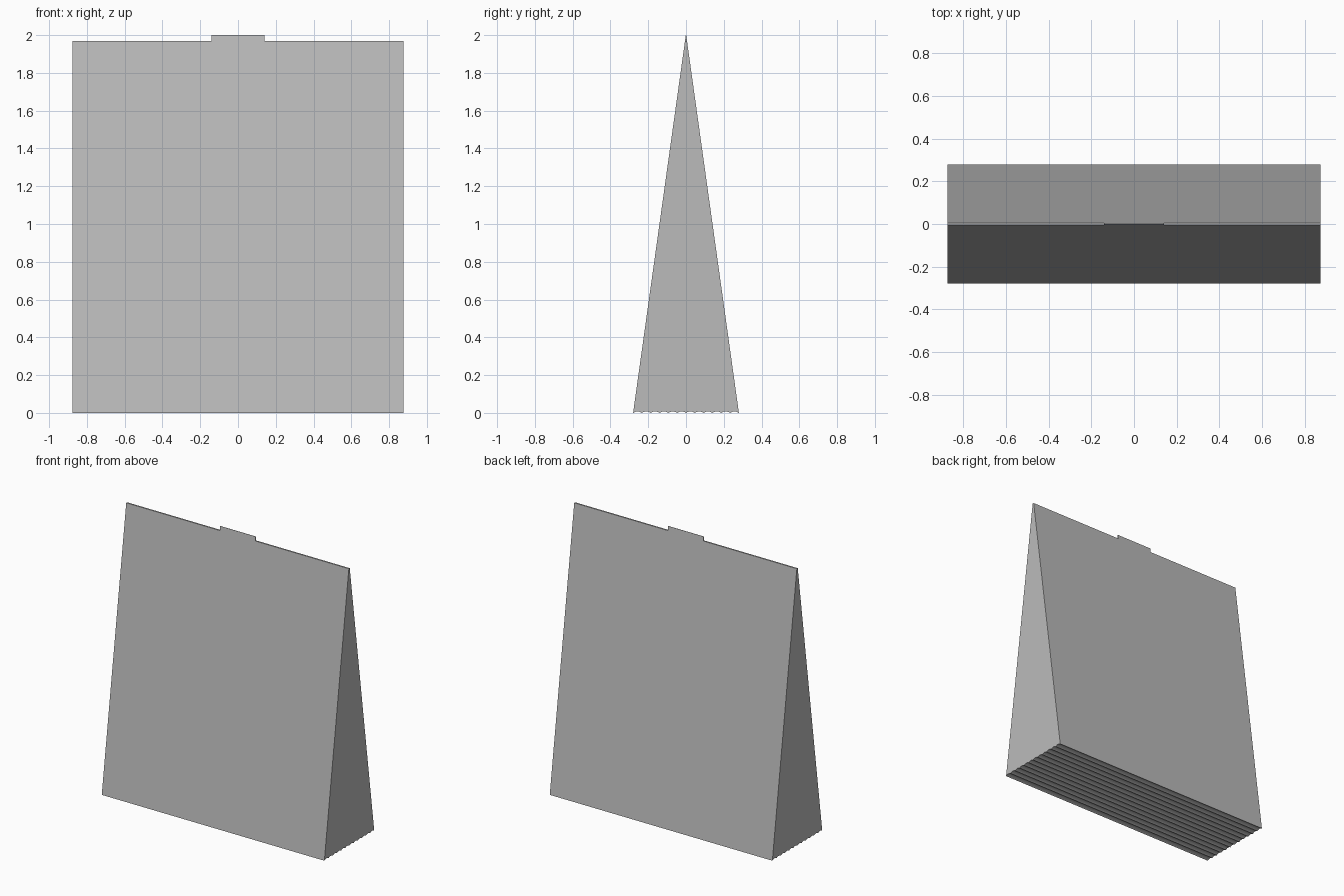
import bpy, bmesh, math

cube = bpy.data.objects.get("Cube")
if cube:
    bpy.data.objects.remove(cube)

HALF_W, HALF_D, HEIGHT = 0.875, 0.28, 2.0
SHOULDER, TAB = 1.97, 0.14
TIP = 0.001
GROOVES, STEPS, DEPTH = 12, 6, 0.008

grey = bpy.data.materials.new("plain grey")
grey.use_nodes = True
colour = (0.5, 0.5, 0.5, 1)
grey.diffuse_color = colour
grey.node_tree.nodes["Principled BSDF"].inputs["Base Color"].default_value = colour


def half_depth(z):
    return HALF_D + (TIP - HALF_D) * z / HEIGHT


def extrude_profile(name, profile, half_width):
    """Sweep a closed (y, z) profile along x."""
    bm = bmesh.new()
    face = bm.faces.new([bm.verts.new((-half_width, y, z)) for y, z in profile])
    swept = bmesh.ops.extrude_face_region(bm, geom=[face])["geom"]
    verts = [v for v in swept if isinstance(v, bmesh.types.BMVert)]
    bmesh.ops.translate(bm, verts=verts, vec=(2 * half_width, 0, 0))
    bmesh.ops.recalc_face_normals(bm, faces=bm.faces)
    mesh = bpy.data.meshes.new(name)
    bm.to_mesh(mesh)
    bm.free()
    mesh.materials.append(grey)
    obj = bpy.data.objects.new(name, mesh)
    bpy.context.collection.objects.link(obj)
    return obj


# Wedge body with rows of shallow grooves along its underside
count = GROOVES * STEPS
underside = [(HALF_D * (2 * i / count - 1),
              DEPTH * abs(math.sin(math.pi * i / STEPS))) for i in range(count + 1)]
top = half_depth(SHOULDER)
extrude_profile("wedge_body", underside + [(top, SHOULDER), (-top, SHOULDER)], HALF_W)

# Short tab continuing the slopes up to the peak
extrude_profile("top_tab", [(-top, SHOULDER), (top, SHOULDER),
                            (TIP, HEIGHT), (-TIP, HEIGHT)], TAB)
